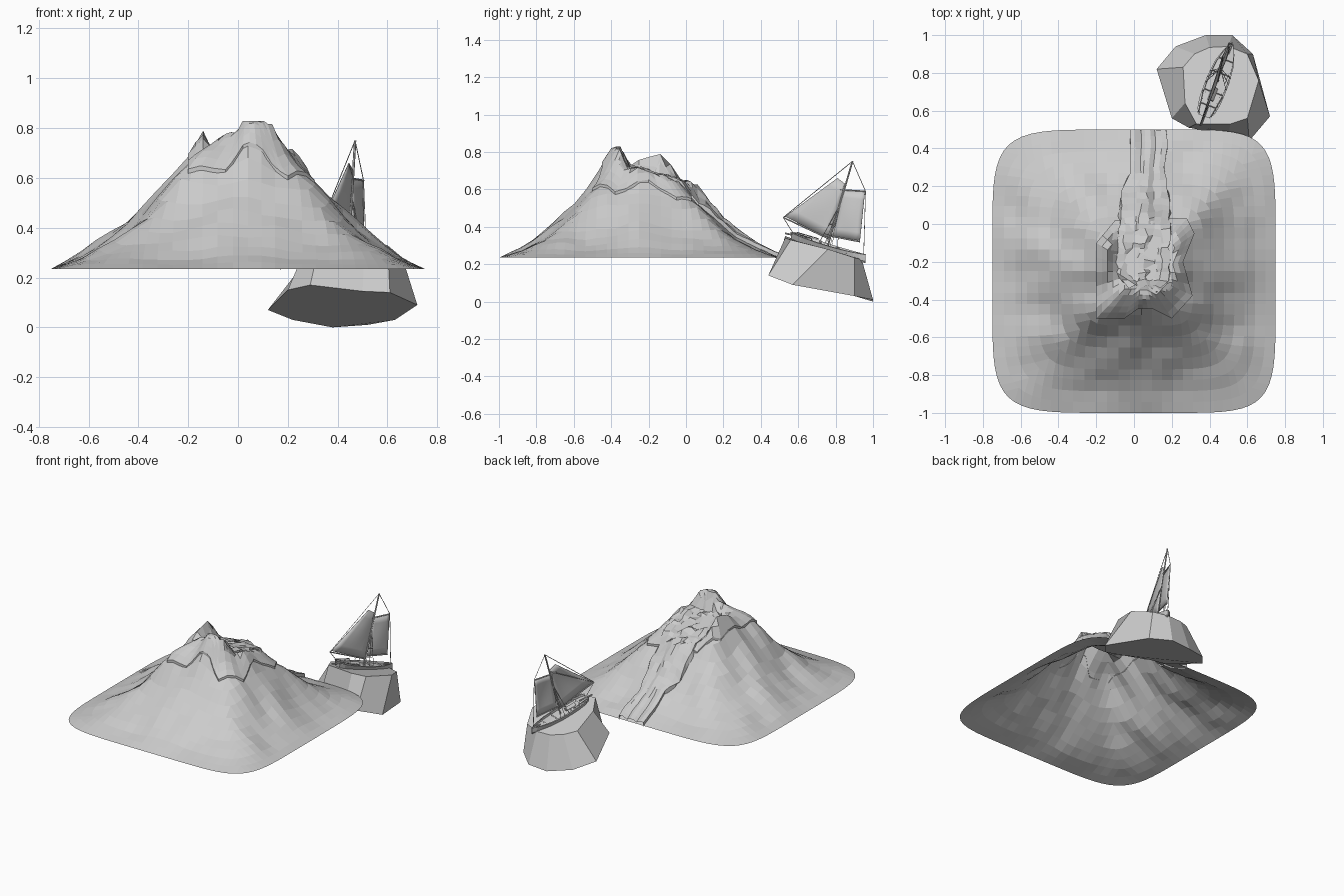
import bpy, math, random
from mathutils import Vector, noise

if "Cube" in bpy.data.objects:
    bpy.data.objects.remove(bpy.data.objects["Cube"])

random.seed(4)
CX, CY = 0.04, -0.25


def mesh(name, verts, faces):
    me = bpy.data.meshes.new(name)
    me.from_pydata([tuple(v) for v in verts], [], faces)
    me.update()
    ob = bpy.data.objects.new(name, me)
    bpy.context.collection.objects.link(ob)
    return ob


def grid_faces(rows, cols, closed=False):
    n = cols if closed else cols - 1
    return [(r * cols + c, r * cols + (c + 1) % cols,
             (r + 1) * cols + (c + 1) % cols, (r + 1) * cols + c)
            for r in range(rows - 1) for c in range(n)]


def interp(pts, x):
    for (x0, y0), (x1, y1) in zip(pts, pts[1:]):
        if x <= x1:
            return y0 + (y1 - y0) * max(0, (x - x0) / (x1 - x0))
    return pts[-1][1]


def clamp(v):
    return max(0.0, min(1.0, v))


def bump(x, y, bx, by, h, s):
    return h * math.exp(-((x - bx) ** 2 + (y - by) ** 2) / (2 * s * s))


SLOPE = [(0, .80), (.1, .79), (.15, .77), (.2, .73), (.3, .655), (.4, .575),
         (.47, .52), (.6, .42), (.73, .335), (.85, .28), (1, .235)]


def height(x, y):
    """Mountain surface, with the crater and its breach towards +y."""
    a = abs(x - CX) / (.79 if x < CX else .71)
    b = abs(y - CY) / .75
    t6 = (a ** 6 + b ** 6) ** (1 / 6)
    t = clamp(t6 + (math.hypot(a, b) - t6) * (1 - t6))
    z = interp(SLOPE, t)
    ang = math.atan2(y - CY, x - CX)
    mid = clamp(t * 1.6) * (1 - t) * 2
    z += mid * (.018 * math.cos(ang * 8) + .05 * noise.noise(Vector((x * 6, y * 6, 3))))
    z += bump(x, y, .09, -.38, .09, .06) + bump(x, y, -.14, -.14, .10, .055)
    z += bump(x, y, -.2, -.48, .05, .09) + bump(x, y, -.56, -.1, .035, .09)
    z += bump(x, y, .18, -.15, .02, .06)
    z = min(z, .815 if x > 0 else .78)
    floor = .70 - .27 * (y + .3)
    inside = clamp((.185 - abs(x - .05)) / .04) * clamp((y + .35) / .04) * clamp((.2 - y) / .15)
    z = z + (min(z, floor) - z) * inside
    return max(z, .235)


# mountain: square grid pulled to a rounded outline, open underneath
N = 27
verts = []
for j in range(N):
    for i in range(N):
        u, v = 2 * i / (N - 1) - 1, 2 * j / (N - 1) - 1
        m = max(abs(u), abs(v))
        k = m / (u ** 6 + v ** 6) ** (1 / 6) if m > 1e-6 else 1
        u, v = u * k, v * k
        x, y = CX + u * (.79 if u < 0 else .71), CY + v * .75
        verts.append((x, y, height(x, y) if m < .999 else .235))
mesh("mountain", verts, grid_faces(N, N))

# summit cap: raised slab with a zigzag lower edge
edge = [(.28, .03), (.2, .03), (.05, .01), (-.1, .02), (-.2, -.1), (-.2, -.33),
        (-.2, -.5), (-.05, -.5), (.02, -.45), (.1, -.45), (.2, -.5), (.31, -.38),
        (.26, -.2), (.32, -.05)]
loop = []
for p, q in zip(edge, edge[1:] + edge[:1]):
    loop += [Vector(p).lerp(Vector(q), k / 3) for k in range(3)]
c = Vector((CX, CY))
verts = []
for r in range(1, 9):
    for p in loop:
        x, y = c.lerp(p, r / 8)
        verts.append((x, y, height(x, y) + .014))
verts += [(p.x, p.y, height(p.x, p.y) - .004) for p in loop]
n = len(loop)
mesh("summit_cap", verts, [f[::-1] for f in grid_faces(9, n, True)] + [tuple(range(n))])

# lava stream: jagged in the crater, lengthwise bands below
ROWS, XS = 26, [0, 0, .13, .3, .4, .55, .68, .85, 1, 1]
LIFT = [-.01, .022, .024, .008, .02, .02, .008, .024, .022, -.01]
verts = []
for r in range(ROWS):
    y = -.33 + .83 * r / (ROWS - 1)
    x0 = interp([(-.33, -.02), (-.28, -.1), (0, -.08), (.2, -.06), (.26, -.02), (.5, -.02)], y)
    x1 = interp([(-.33, .13), (-.28, .19), (.1, .19), (.3, .16), (.42, .18), (.5, .17)], y)
    rough = interp([(-.33, 1), (.1, .8), (.3, .15), (.5, .1)], y)
    for f, lift in zip(XS, LIFT):
        x = x0 + (x1 - x0) * f + random.uniform(-.012, .012) * rough
        yy = min(.5, y + random.uniform(-.012, .012) * rough)
        z = height(x, yy) + lift + random.uniform(-.012, .016) * rough
        verts.append((x, yy, z))
mesh("lava_stream", verts, grid_faces(ROWS, len(XS)))

# rock: flared faceted block with a slanted underside
low = [(.12, .82, .07), (.22, .94, .03), (.38, 1, 0), (.52, 1, .01), (.63, .9, .03),
       (.72, .57, .09), (.61, .44, .14), (.5, .47, .145), (.29, .51, .17), (.2, .56, .15)]
top = [(.26, .83, .25), (.32, .9, .235), (.40, .935, .225), (.5, .94, .225), (.6, .9, .235),
       (.66, .76, .28), (.6, .56, .33), (.51, .53, .34), (.33, .53, .35), (.27, .64, .315)]
n = len(low)
mesh("rock", low + top, grid_faces(2, n, True)[::1]
     + [tuple(range(n))[::-1], tuple(range(n, 2 * n))]).data.flip_normals()


# boat: placed by its side-view y and z, off = distance to the boat's right
def at(y, z, off=0):
    x = .365 + .37 * (y - .545) - .05 * (z - .3)
    return Vector((x + off * .937, y - off * .35, z))


def rail(y):
    return .368 - .31 * (y - .55)


def spar(name, a, b, r=.003, sides=6):
    a, b = Vector(a), Vector(b)
    q = (b - a).to_track_quat('Z', 'Y')
    ring = [q @ Vector((r * math.cos(k * math.tau / sides), r * math.sin(k * math.tau / sides), 0))
            for k in range(sides)]
    mesh(name, [a + p for p in ring] + [b + p for p in ring],
         grid_faces(2, sides, True) + [tuple(range(sides))[::-1], tuple(range(sides, 2 * sides))])


# hull with rail and sunken deck
WIDTH = [(.57, .03), (.6, .05), (.66, .06), (.76, .062), (.85, .052), (.92, .028), (.96, .003)]
SECTION = [(0, -.045), (.7, -.035), (1, 0), (.86, .002), (.84, -.014), (0, -.012)]
sect = SECTION + [(-o, z) for o, z in SECTION[4:0:-1]]
verts = []
STN = 15
for k in range(STN):
    y = .57 + .39 * k / (STN - 1)
    w = interp(WIDTH, y)
    sheer = .01 * abs((y - .76) / .2) ** 2
    verts += [at(y, rail(y) + z + sheer, o * w) for o, z in sect]
m = len(sect)
mesh("hull", verts, grid_faces(STN, m, True)
     + [tuple(range(m))[::-1], tuple(range((STN - 1) * m, STN * m))])

# deck fittings: thwarts, hatch and stern rail
for k, y in enumerate((.63, .7, .8, .87)):
    w = interp(WIDTH, y) * .9
    spar(f"thwart_{k}", at(y, rail(y) - .006, -w), at(y, rail(y) - .006, w), .005, 4)
spar("hatch", at(.655, rail(.655) - .004), at(.72, rail(.72) - .004), .016, 4)
for s in (-1, 1):
    for k in range(4):
        y = .58 + .035 * k
        spar("rail_post", at(y, rail(y), s * .04), at(y, rail(y) + .012, s * .04), .0025, 4)
    spar("stern_rail", at(.58, rail(.58) + .012, s * .036), at(.69, rail(.69) + .012, s * .054), .0025, 4)

# masts, boom, gaff and stays
masthead, clew, peak = at(.89, .75), at(.52, .45), at(.96, .59)
spar("mast", at(.75, .27), masthead, .005)
spar("boom", clew, at(.765, .335), .004)
spar("gaff", at(.8, .6), peak, .004)
spar("fore_boom", at(.775, .35), at(.93, .32), .004)
spar("bowsprit", at(.9, rail(.9)), at(.955, .25), .005)
spar("stern_sprit", at(.62, rail(.62)), at(.53, .365), .005)
for k, (a, b) in enumerate([(masthead, clew), (masthead, peak), (peak, at(.95, .25)),
                            (clew, at(.57, .37)), (at(.85, .62), clew)]):
    spar(f"stay_{k}", a, b, .002, 4)
for s in (-1, 1):
    for y in (.73, .76, .79):
        spar("shroud", at(y, rail(y), s * .058), at(.825, .52), .0015, 4)
    for h in (.25, .5):
        spar("ratline", at(.73, rail(.73), s * .058).lerp(at(.825, .52), h),
             at(.79, rail(.79), s * .058).lerp(at(.825, .52), h), .0015, 4)


# sails: slightly bellied quads
def sail(name, a, b, c, d, belly):
    verts, n = [], 7
    for j in range(n):
        v = j / (n - 1)
        for i in range(n):
            u = i / (n - 1)
            p = a.lerp(b, u).lerp(d.lerp(c, u), v)
            o = belly * math.sin(math.pi * u) * math.sin(math.pi * v)
            verts.append(p + Vector((.937, -.35, 0)) * o)
    ob = mesh(name, verts, grid_faces(n, n))
    mod = ob.modifiers.new("thick", 'SOLIDIFY')
    mod.thickness, mod.offset = .003, 0
    bpy.context.view_layer.objects.active = ob
    ob.select_set(True)
    bpy.ops.object.shade_smooth_by_angle()
    ob.select_set(False)


sail("main_sail", at(.53, .455), at(.765, .335), at(.85, .63), at(.81, .66), .01)
sail("fore_sail", at(.785, .35), at(.93, .325), at(.957, .588), at(.835, .60), .01)
